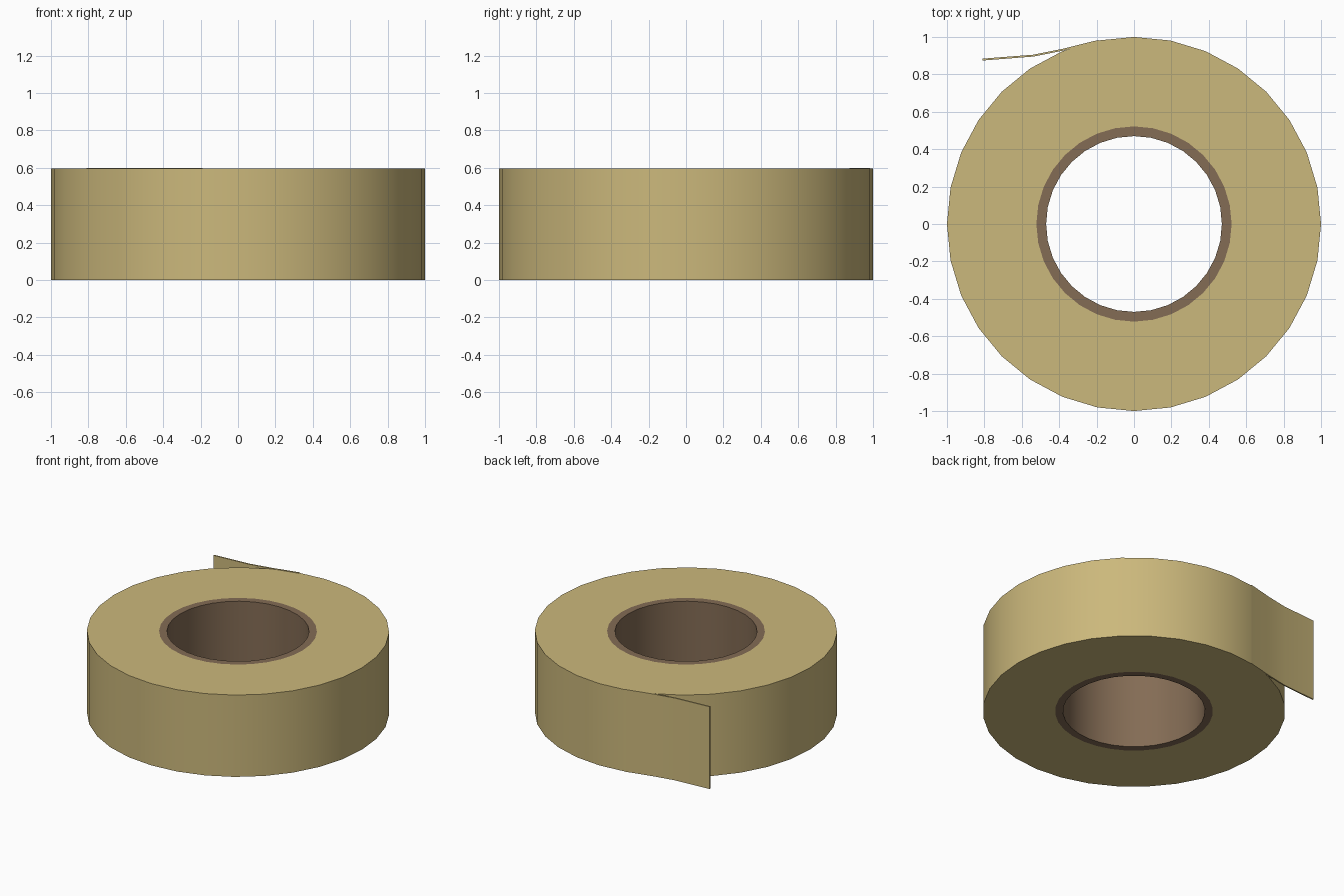
import bpy, bmesh
from math import cos, sin, tau, radians

if "Cube" in bpy.data.objects:
    bpy.data.objects.remove(bpy.data.objects["Cube"])

SIDES = 32
HEIGHT = 0.597


def material(name, rgb):
    mat = bpy.data.materials.new(name)
    mat.diffuse_color = (*rgb, 1)
    mat.use_nodes = True
    mat.node_tree.nodes["Principled BSDF"].inputs["Base Color"].default_value = mat.diffuse_color
    return mat


def finish(name, bm, mat):
    bmesh.ops.recalc_face_normals(bm, faces=bm.faces)
    mesh = bpy.data.meshes.new(name)
    bm.to_mesh(mesh)
    bm.free()
    mesh.materials.append(mat)
    obj = bpy.data.objects.new(name, mesh)
    bpy.context.collection.objects.link(obj)
    bpy.ops.object.select_all(action='DESELECT')
    obj.select_set(True)
    bpy.context.view_layer.objects.active = obj
    bpy.ops.object.shade_smooth_by_angle(angle=radians(30))
    return obj


def ring(name, inner, outer, mat):
    bm = bmesh.new()
    profile = [(inner, 0), (outer, 0), (outer, HEIGHT), (inner, HEIGHT)]
    loops = []
    for i in range(SIDES):
        a = tau * i / SIDES
        loops.append([bm.verts.new((r * cos(a), r * sin(a), z)) for r, z in profile])
    for i in range(SIDES):
        p, q = loops[i], loops[(i + 1) % SIDES]
        for k in range(4):
            m = (k + 1) % 4
            bm.faces.new((p[k], q[k], q[m], p[m]))
    return finish(name, bm, mat)


tape_mat = material("tape_tan", (0.60, 0.48, 0.20))
core_mat = material("core_cardboard", (0.23, 0.15, 0.09))

# Wound tape and cardboard core
ring("tape_roll", 0.522, 1.0, tape_mat)
ring("cardboard_core", 0.47, 0.522, core_mat)

# Loose end peeling off the back of the roll
path = [(-0.19, 0.984), (-0.38, 0.937), (-0.54, 0.905), (-0.81, 0.884)]
outline = path + [(x, y - 0.01) for x, y in reversed(path)]
bm = bmesh.new()
low = [bm.verts.new((x, y, 0)) for x, y in outline]
high = [bm.verts.new((x, y, 0.6)) for x, y in outline]
n = len(outline)
for i in range(n):
    j = (i + 1) % n
    bm.faces.new((low[i], low[j], high[j], high[i]))
for i in range(len(path) - 1):
    for v in (low, high):
        bm.faces.new((v[i], v[i + 1], v[n - 2 - i], v[n - 1 - i]))
finish("loose_tape_end", bm, tape_mat)
